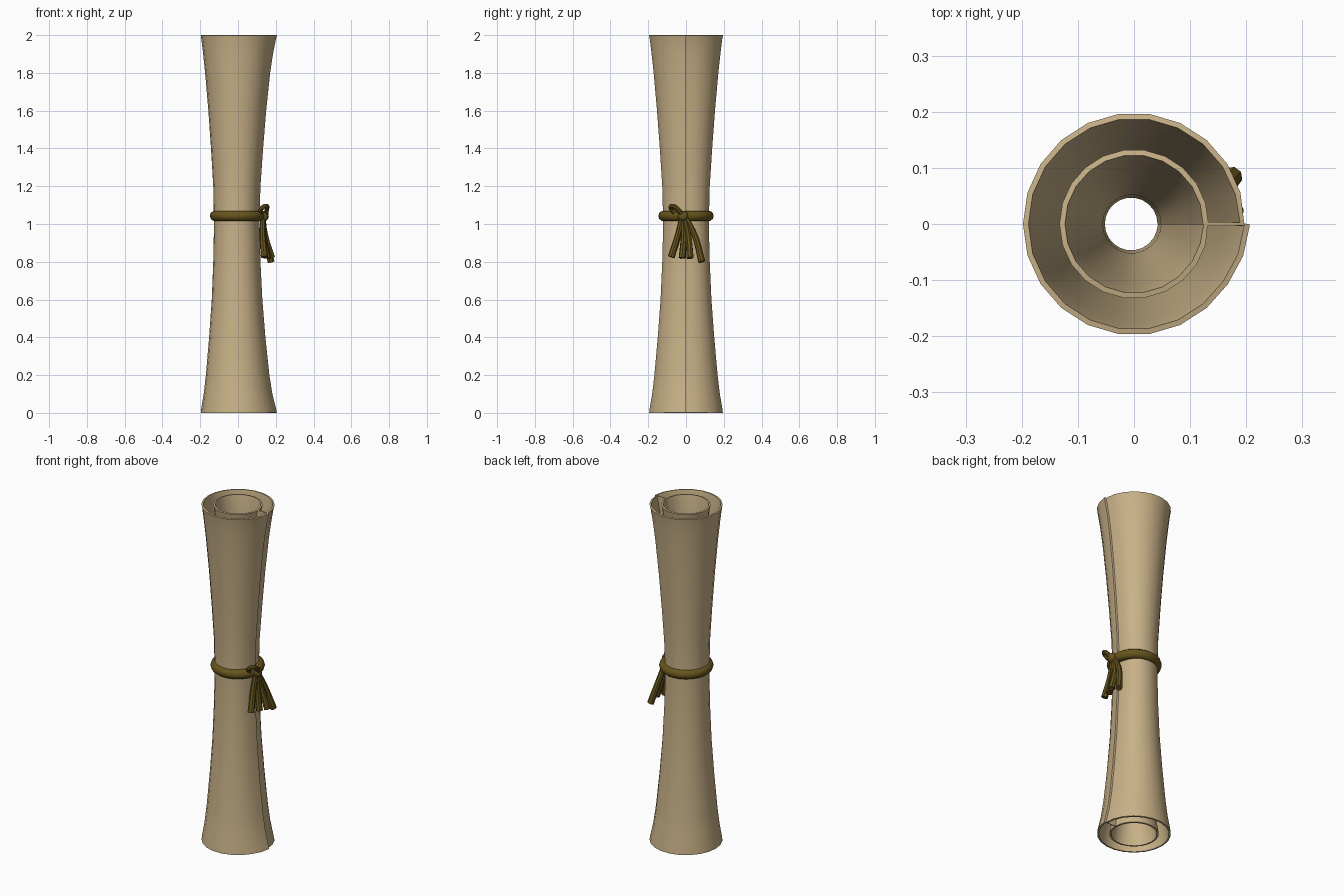
import bpy, bmesh, math
from mathutils import Vector

if "Cube" in bpy.data.objects:
    bpy.data.objects.remove(bpy.data.objects["Cube"])


def material(name, rgb):
    m = bpy.data.materials.new(name)
    m.diffuse_color = (*rgb, 1)
    m.use_nodes = True
    m.node_tree.nodes["Principled BSDF"].inputs["Base Color"].default_value = m.diffuse_color
    return m


paper = material("parchment", (0.58, 0.44, 0.245))
cord = material("olive cord", (0.135, 0.09, 0.012))

# rolled sheet: outer radius by height, flared at both ends
PROFILE = [(0, .197), (.02, .195), (.1, .181), (.2, .169), (.4, .151), (.6, .136), (.8, .127),
           (1.0, .122), (1.2, .127), (1.4, .14), (1.6, .155), (1.8, .173), (1.9, .184),
           (1.98, .194), (2.0, .198)]
SEG, THICK, GAP = 22, .010, .070


def sheet_point(turn, i, z, r):
    a = 2 * math.pi * i / SEG
    t = i / SEG
    if turn == 0:                       # inner layer
        rad = r - GAP
    else:                               # outer layer, flattened beside the seam
        rad = r - THICK / 2
        mid = max(0, 1 - abs(z - 1) ** 8)
        rad -= .013 * mid * max(0, math.cos(a)) ** 4
        if t > .9:                      # free edge overlaps and curls out
            rad += .009 * (t - .9) / .1
    return Vector((rad * math.cos(a) - .005 * (1 - abs(z - 1)), rad * math.sin(a), z))


bm = bmesh.new()
rows = []
for z, r in PROFILE:
    rows.append([bm.verts.new(sheet_point(turn, i, z, r))
                 for turn in (0, 1) for i in range(SEG + 1)])
for lo, hi in zip(rows, rows[1:]):
    for j in range(len(lo) - 1):
        bm.faces.new((lo[j], lo[j + 1], hi[j + 1], hi[j]))
mesh = bpy.data.meshes.new("scroll_sheet")
bm.to_mesh(mesh)
bm.free()
sheet = bpy.data.objects.new("scroll_sheet", mesh)
bpy.context.collection.objects.link(sheet)
mesh.materials.append(paper)
sol = sheet.modifiers.new("thickness", 'SOLIDIFY')
sol.thickness, sol.offset = THICK, 0
bpy.context.view_layer.objects.active = sheet
sheet.select_set(True)
bpy.ops.object.modifier_apply(modifier=sol.name)
bpy.ops.object.shade_smooth_by_angle(angle=math.radians(40))

# cord band around the middle
bpy.ops.mesh.primitive_torus_add(location=(-.002, 0, 1.043), major_segments=32, minor_segments=10,
                                 major_radius=.119, minor_radius=.028)
band = bpy.context.object
band.name = "cord_band"
band.data.materials.append(cord)
bpy.ops.object.shade_smooth_by_angle(angle=math.radians(40))

# knot
bpy.ops.mesh.primitive_uv_sphere_add(segments=12, ring_count=8, location=(.138, -.015, 1.042))
knot = bpy.context.object
knot.name = "knot"
knot.scale = (.025, .028, .028)
knot.data.materials.append(cord)
bpy.ops.object.shade_smooth_by_angle(angle=math.radians(40))


def cord_piece(name, pts, radius, closed=False):
    cu = bpy.data.curves.new(name, 'CURVE')
    cu.dimensions = '3D'
    cu.bevel_depth, cu.bevel_resolution = 1.0, 2
    cu.use_fill_caps = True
    cu.resolution_u = 5
    sp = cu.splines.new('BEZIER')
    sp.bezier_points.add(len(pts) - 1)
    for k, (b, p) in enumerate(zip(sp.bezier_points, pts)):
        b.co = p
        b.handle_left_type = b.handle_right_type = 'AUTO'
        b.radius = radius if closed else radius * (.75 + .3 * k / (len(pts) - 1))
    sp.use_cyclic_u = closed
    cu.materials.append(cord)
    ob = bpy.data.objects.new(name, cu)
    bpy.context.collection.objects.link(ob)
    bpy.ops.object.select_all(action='DESELECT')
    ob.select_set(True)
    bpy.context.view_layer.objects.active = ob
    bpy.ops.object.convert(target='MESH')
    bpy.ops.object.shade_smooth_by_angle(angle=math.radians(40))


# small bow loop above the band
cord_piece("bow_loop", [(.138, -.02, 1.04), (.118, -.055, 1.055), (.128, -.08, 1.085),
                        (.15, -.07, 1.096), (.152, -.04, 1.075)], .012, True)

# four hanging tails: end x, y, z
for n, (x, y, z) in enumerate([(.14, -.078, .825), (.155, -.02, .82),
                               (.178, .022, .82), (.175, .084, .80)]):
    cord_piece(f"tail_{n + 1}", [(.132, -.012 + y * .1, 1.04),
                                 (.125 + (x - .125) * .35, y * .55, .94), (x, y, z)], .018)
